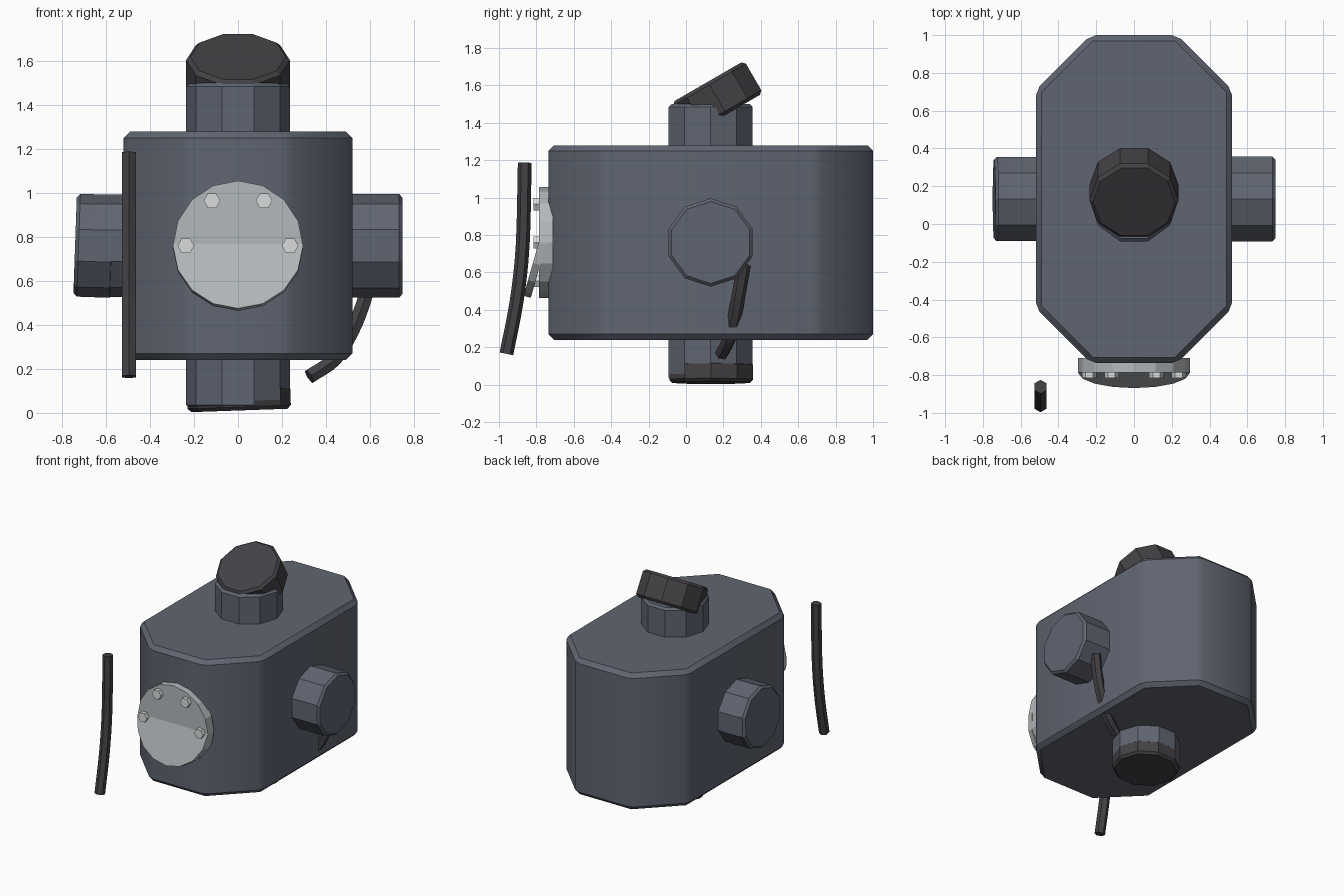
import bpy
import bmesh
import math
from mathutils import Vector, Matrix

cube = bpy.data.objects.get("Cube")
if cube:
    bpy.data.objects.remove(cube, do_unlink=True)


def material(name, rgb):
    mat = bpy.data.materials.new(name)
    mat.use_nodes = True
    mat.diffuse_color = (*rgb, 1)
    mat.node_tree.nodes["Principled BSDF"].inputs["Base Color"].default_value = (*rgb, 1)
    return mat


BLUE = material("blue grey metal", (0.115, 0.13, 0.165))
DARK = material("dark rubber", (0.058, 0.053, 0.06))
STEEL = material("light steel", (0.45, 0.48, 0.50))
BOLT = material("bright bolt", (0.70, 0.72, 0.72))


def finish(name, bm, mat):
    bmesh.ops.recalc_face_normals(bm, faces=bm.faces)
    mesh = bpy.data.meshes.new(name)
    bm.to_mesh(mesh)
    bm.free()
    mesh.materials.append(mat)
    obj = bpy.data.objects.new(name, mesh)
    bpy.context.collection.objects.link(obj)
    return obj


def drum(name, mat, sides, radius, depth, centre, axis, spin=0.0, bevel=0.0):
    """Many-sided cylinder along an axis, keeping one vertex direction fixed by spin."""
    bm = bmesh.new()
    bmesh.ops.create_cone(bm, cap_ends=True, segments=sides, radius1=radius,
                          radius2=radius, depth=depth)
    if bevel:
        rims = [e for e in bm.edges if abs(e.verts[0].co.z - e.verts[1].co.z) < 1e-5]
        bmesh.ops.bevel(bm, geom=rims, offset=bevel, segments=1, affect='EDGES')
    # local z follows the axis, local x stays as close to world x (or y) as possible
    z = Vector(axis).normalized()
    side = Vector((0, 1, 0)) if abs(z.y) < 0.6 else Vector((1, 0, 0))
    x = (side - z * side.dot(z)).normalized()
    y = z.cross(x)
    frame = Matrix((x, y, z)).transposed().to_4x4()
    bm.transform(Matrix.Translation(centre) @ frame @ Matrix.Rotation(spin, 4, 'Z'))
    return finish(name, bm, mat)


def hose(name, points, radius=0.037, steps=4):
    """Six-sided tube swept through smoothed points."""
    pts = [Vector(p) for p in points]
    ends = [2 * pts[0] - pts[1]] + pts + [2 * pts[-1] - pts[-2]]
    path = []
    for a, b, c, d in zip(ends, ends[1:], ends[2:], ends[3:]):
        for i in range(steps):
            t = i / steps
            path.append(0.5 * (2 * b + (c - a) * t + (2 * a - 5 * b + 4 * c - d) * t * t
                               + (3 * b - a - 3 * c + d) * t ** 3))
    path.append(pts[-1])
    bm = bmesh.new()
    rings = []
    for i, p in enumerate(path):
        along = (path[min(i + 1, len(path) - 1)] - path[max(i - 1, 0)]).normalized()
        u = Vector((0, 1, 0))
        u = (u - along * u.dot(along)).normalized()
        v = along.cross(u)
        rings.append([bm.verts.new(p + radius * (u * math.cos(k * math.pi / 3)
                                                 + v * math.sin(k * math.pi / 3)))
                      for k in range(6)])
    for lower, upper in zip(rings, rings[1:]):
        for k in range(6):
            n = (k + 1) % 6
            bm.faces.new((lower[k], lower[n], upper[n], upper[k]))
    bm.faces.new(rings[0])
    bm.faces.new(rings[-1])
    return finish(name, bm, DARK)


MID_Y, MID_Z = 0.132, 0.76

# Body: eight-sided prism with bevelled edges
bm = bmesh.new()
outline = [(0.23, 0.868), (0.52, 0.578), (0.52, -0.578), (0.23, -0.868)]
outline += [(-x, y) for x, y in reversed(outline)]
base = bm.faces.new([bm.verts.new((x, y + MID_Y, 0.24)) for x, y in outline])
top = bmesh.ops.extrude_face_region(bm, geom=[base])["geom"]
bmesh.ops.translate(bm, vec=(0, 0, 1.04),
                    verts=[g for g in top if isinstance(g, bmesh.types.BMVert)])
bmesh.ops.recalc_face_normals(bm, faces=bm.faces)
bmesh.ops.bevel(bm, geom=list(bm.edges), offset=0.03, segments=1, affect='EDGES')
body = finish("body", bm, BLUE)
bpy.ops.object.select_all(action='DESELECT')
body.select_set(True)
bpy.context.view_layer.objects.active = body
bpy.ops.object.shade_smooth_by_angle(angle=math.radians(30))

# Pipe stubs on the sides, top and bottom
drum("left_pipe", BLUE, 10, 0.236, 0.29, (0.603, MID_Y, MID_Z), (1, 0, 0), bevel=0.016)
drum("right_pipe", BLUE, 10, 0.234, 0.26, (-0.59, MID_Y, MID_Z), (-1, 0, 0), bevel=0.016)
drum("top_pipe", BLUE, 10, 0.236, 0.26, (0, MID_Y, 1.37), (0, 0, 1), bevel=0.016)
drum("bottom_pipe", BLUE, 10, 0.236, 0.25, (0, MID_Y, 0.145), (0, 0, -1), bevel=0.016)

# Caps: one loose on top, slightly crooked ones on the side and underneath
drum("top_cap", DARK, 10, 0.236, 0.20, (0, 0.167, 1.533), (0, -0.5, 0.866), bevel=0.018)
drum("right_cap", BLUE, 10, 0.234, 0.18, (-0.651, MID_Y, MID_Z), (-1, 0, 0.035), bevel=0.016)
drum("bottom_cap", DARK, 10, 0.235, 0.11, (0.004, MID_Y + 0.002, 0.066), (0.035, 0, -1),
     bevel=0.016)

# Round front cover: fixed flange, a loose tilted plate and a ring of bolts
drum("cover_flange", STEEL, 16, 0.296, 0.075, (0, -0.7475, MID_Z), (0, -1, 0))
tilt = math.radians(16)
normal = Vector((0, -math.cos(tilt), math.sin(tilt)))
drum("cover_plate", STEEL, 16, 0.296, 0.04, Vector((0, -0.787, MID_Z)) - normal * 0.02, normal)
for i in range(6):
    angle = i * math.pi / 3
    spot = (0.237 * math.cos(angle), -0.797, MID_Z + 0.237 * math.sin(angle))
    drum(f"cover_bolt_{i + 1}", BOLT, 6, 0.038, 0.036, spot, (0, -1, 0), spin=math.pi / 6)

# Loose hoses
hose("front_hose", [(-0.495, -0.862, 1.187), (-0.495, -0.873, 0.75),
                    (-0.495, -0.905, 0.45), (-0.495, -0.96, 0.165)])
hose("side_hose", [(0.61, 0.31, 0.64), (0.57, 0.285, 0.50), (0.52, 0.262, 0.375),
                   (0.44, 0.23, 0.245), (0.325, 0.19, 0.165)])
